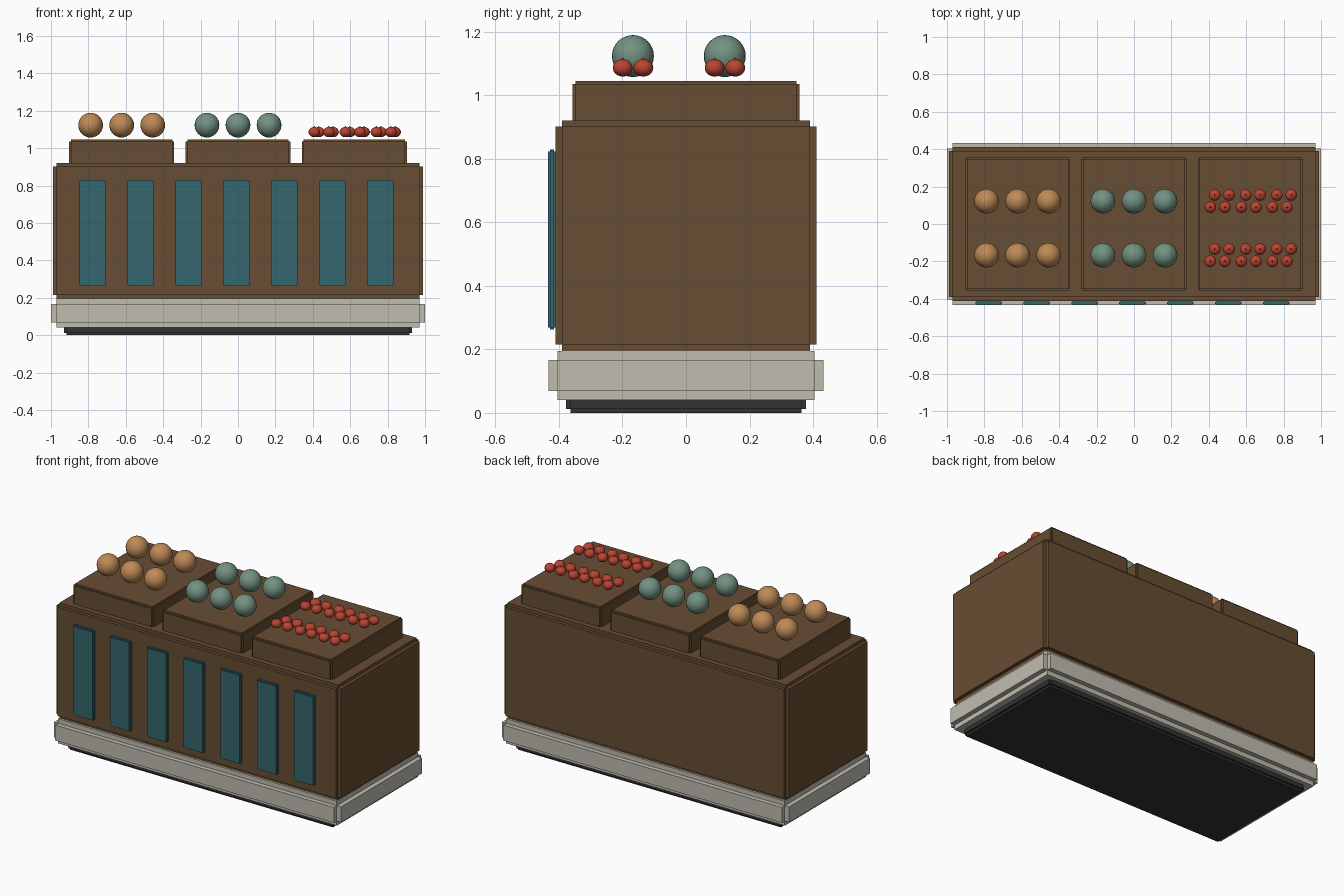
import bpy, bmesh
from mathutils import Matrix, Vector

if "Cube" in bpy.data.objects:
    bpy.data.objects.remove(bpy.data.objects["Cube"])


def mat(name, r, g, b):
    def lin(c):
        c /= 255
        return c / 12.92 if c < 0.04045 else ((c + 0.055) / 1.055) ** 2.4
    m = bpy.data.materials.new(name)
    m.diffuse_color = (lin(r), lin(g), lin(b), 1)
    m.use_nodes = True
    m.node_tree.nodes["Principled BSDF"].inputs["Base Color"].default_value = m.diffuse_color
    return m


BROWN = mat("brown wood", 103, 77, 51)
STONE = mat("pale stone", 192, 188, 176)
DARK = mat("dark plinth", 50, 50, 51)
TEAL = mat("teal panel", 52, 103, 109)
ORANGE = mat("orange fruit", 190, 138, 86)
SAGE = mat("sage fruit", 115, 146, 131)
RED = mat("red fruit", 186, 68, 50)


def finish(name, bm, material, smooth=False):
    me = bpy.data.meshes.new(name)
    bm.to_mesh(me)
    bm.free()
    for p in me.polygons:
        p.use_smooth = smooth
    me.materials.append(material)
    ob = bpy.data.objects.new(name, me)
    bpy.context.collection.objects.link(ob)
    return ob


def notched_box(name, lo, hi, notch, material):
    """Box with stepped edges: three crossing boxes, each full size on one axis."""
    lo, hi = Vector(lo), Vector(hi)
    bm = bmesh.new()
    for axis in range(3):
        size = hi - lo - Vector([0 if i == axis else 2 * notch for i in range(3)])
        bmesh.ops.create_cube(bm, size=1, matrix=Matrix.Translation((lo + hi) / 2)
                              @ Matrix.Diagonal((*size, 1)))
    return finish(name, bm, material)


def ball(name, loc, r, material, squash=1.0, stem=False):
    bm = bmesh.new()
    bmesh.ops.create_uvsphere(bm, u_segments=24, v_segments=16, radius=r,
                              matrix=Matrix.Translation(loc) @ Matrix.Diagonal((1, 1, squash, 1)))
    if stem:
        bmesh.ops.create_cone(bm, cap_ends=True, segments=8, radius1=r * 0.25, radius2=0.001,
                              depth=r * 0.35,
                              matrix=Matrix.Translation(Vector(loc) + Vector((0, 0, r * squash))))
    return finish(name, bm, material, True)


# Plinth, base slab and main body
notched_box("plinth", (-.93, -.377, 0), (.93, .377, .075), .013, DARK)
notched_box("base_slab", (-1, -.433, .04), (1, .433, .195), .029, STONE)
notched_box("body", (-.99, -.411, .195), (.99, .411, .921), .02, BROWN)

# Front panels
for i in range(7):
    x = -.776 + .256 * i
    notched_box(f"front_panel_{i + 1}", (x - .071, -.434, .262), (x + .071, -.410, .829),
                .006, TEAL)

# Display trays
for i, x in enumerate((-.622, 0, .622)):
    notched_box(f"tray_{i + 1}", (x - .281, -.358, .905), (x + .281, .358, 1.045), .01, BROWN)

# Produce: two rows of three spots on each tray
for row, y in enumerate((-.167, .122)):
    for col in range(3):
        dx = (col - 1) * .166
        tag = f"{row + 1}_{col + 1}"
        ball("orange_fruit_" + tag, (-.622 + dx, y, 1.123), .066, ORANGE)
        ball("sage_fruit_" + tag, (dx, y, 1.123), .066, SAGE)
        for k, (ox, oy) in enumerate(((-.05, -.032), (.028, -.032), (-.026, .033), (.05, .033))):
            ball(f"red_fruit_{tag}_{k + 1}", (.624 + dx + ox, y + oy, 1.086), .031, RED, .88, True)
